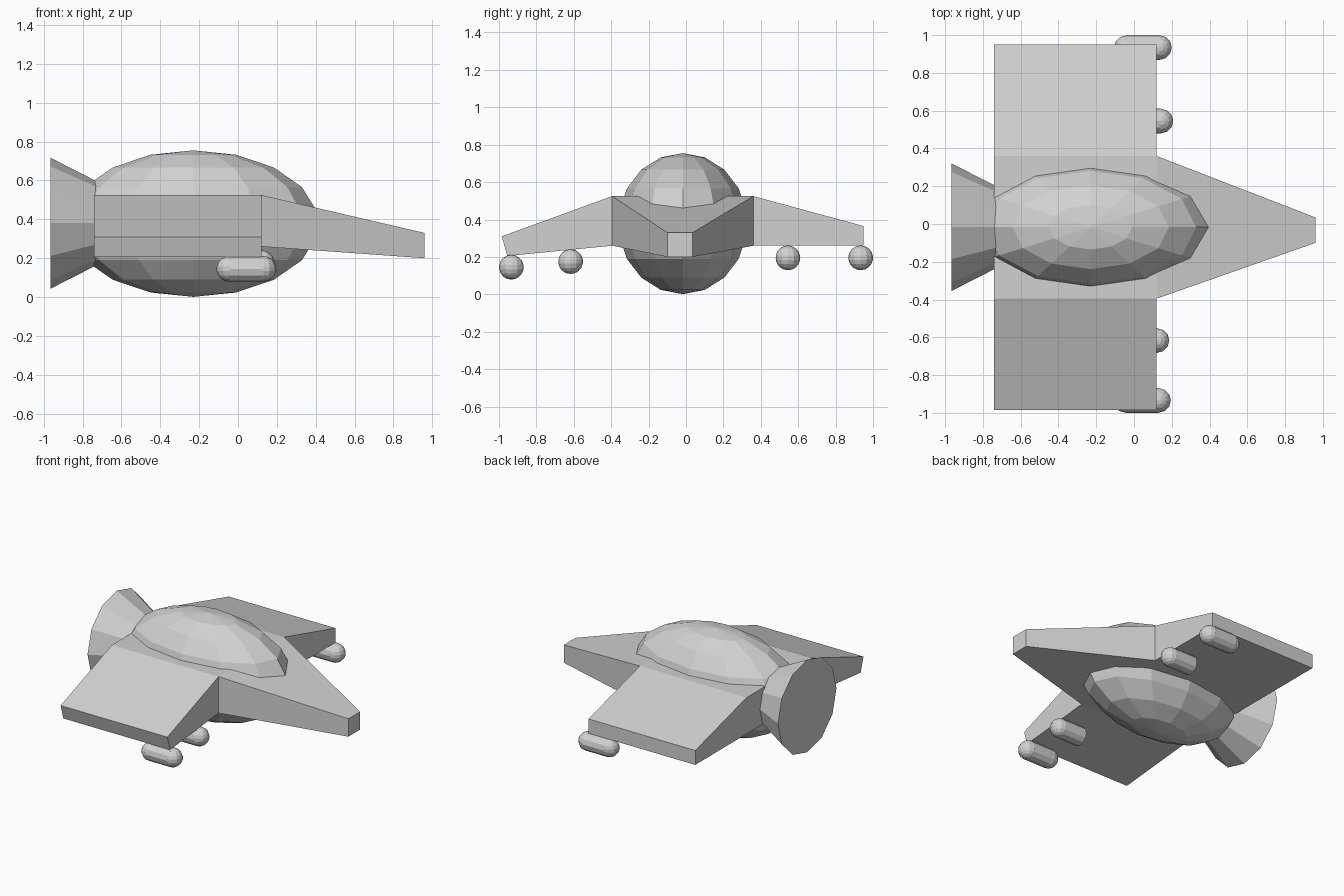
import bpy
import bmesh
import math
from mathutils import Matrix, Vector

cube = bpy.data.objects.get("Cube")
if cube:
    bpy.data.objects.remove(cube, do_unlink=True)

# One plain grey for the whole craft
grey = bpy.data.materials.new("plain grey")
grey.use_nodes = True
grey.diffuse_color = (0.64, 0.64, 0.64, 1)
grey.node_tree.nodes["Principled BSDF"].inputs["Base Color"].default_value = grey.diffuse_color


def finish(name, bm):
    bmesh.ops.recalc_face_normals(bm, faces=bm.faces)
    mesh = bpy.data.meshes.new(name)
    bm.to_mesh(mesh)
    bm.free()
    mesh.materials.append(grey)
    obj = bpy.data.objects.new(name, mesh)
    bpy.context.collection.objects.link(obj)
    return obj


def loft(name, sections):
    """Closed solid through a row of matching cross-sections."""
    bm = bmesh.new()
    rings = [[bm.verts.new(p) for p in s] for s in sections]
    for a, b in zip(rings, rings[1:]):
        for i in range(len(a)):
            j = (i + 1) % len(a)
            bm.faces.new((a[i], a[j], b[j], b[i]))
    bm.faces.new(rings[0])
    bm.faces.new(rings[-1])
    return finish(name, bm)


def add_ball(bm, centre, radii):
    matrix = Matrix.Translation(centre) @ Matrix.Diagonal((*radii, 1))
    bmesh.ops.create_uvsphere(bm, u_segments=12, v_segments=9, radius=1, matrix=matrix)


def add_cone(bm, start, end, y, z, r_start, r_end):
    """Twelve-sided cone or tube along x."""
    matrix = Matrix.Translation(((start + end) / 2, y, z)) @ Matrix.Rotation(math.pi / 2, 4, "Y")
    bmesh.ops.create_cone(bm, cap_ends=True, segments=12, radius1=r_start,
                          radius2=r_end, depth=end - start, matrix=matrix)


BACK, FRONT = -0.74, 0.12
RIGHT, LEFT = -0.395, 0.36
TOP, BOTTOM = 0.525, 0.26


# Wings and centre box: sections given as top and bottom edge (y, z)
def wing_section(top, bottom):
    return [(BACK, *top), (FRONT, *top), (FRONT, *bottom), (BACK, *bottom)]


right_root = wing_section((RIGHT, TOP), (RIGHT, BOTTOM))
left_root = wing_section((LEFT, TOP), (LEFT, BOTTOM))
loft("centre_box", [right_root, left_root])
loft("right_wing", [wing_section((-0.985, 0.31), (-0.955, 0.205)), right_root])
loft("left_wing", [left_root, wing_section((0.95, 0.365), (0.95, BOTTOM))])


# Tapered nose
def nose_section(x, y0, y1, z0, z1):
    return [(x, y0, z0), (x, y1, z0), (x, y1, z1), (x, y0, z1)]


loft("nose", [nose_section(FRONT, RIGHT, LEFT, BOTTOM, TOP),
              nose_section(0.96, -0.10, 0.035, 0.2, 0.33)])

# Faceted oval body
bm = bmesh.new()
add_ball(bm, Vector((-0.23, -0.017, 0.378)), (0.645, 0.345, 0.377))
finish("oval_body", bm)

# Flared engine bell
bm = bmesh.new()
add_cone(bm, -0.965, -0.5, -0.017, 0.38, 0.337, 0.1)
finish("engine_bell", bm)

# Pods under the wings: outer ones rounded at both ends
POD_R, POD_LENGTH = 0.066, 0.175
pods = [
    ("right_outer_pod", 0.13, -0.934, 0.145, True),
    ("right_inner_pod", 0.122, -0.617, 0.175, False),
    ("left_inner_pod", 0.143, 0.545, 0.195, False),
    ("left_outer_pod", 0.135, 0.934, 0.195, True),
]
for name, x, y, z, round_tail in pods:
    bm = bmesh.new()
    tail = x - POD_LENGTH
    add_cone(bm, tail, x, y, z, POD_R, POD_R)
    add_ball(bm, Vector((x, y, z)), (POD_R,) * 3)
    if round_tail:
        add_ball(bm, Vector((tail, y, z)), (POD_R,) * 3)
    finish(name, bm)
